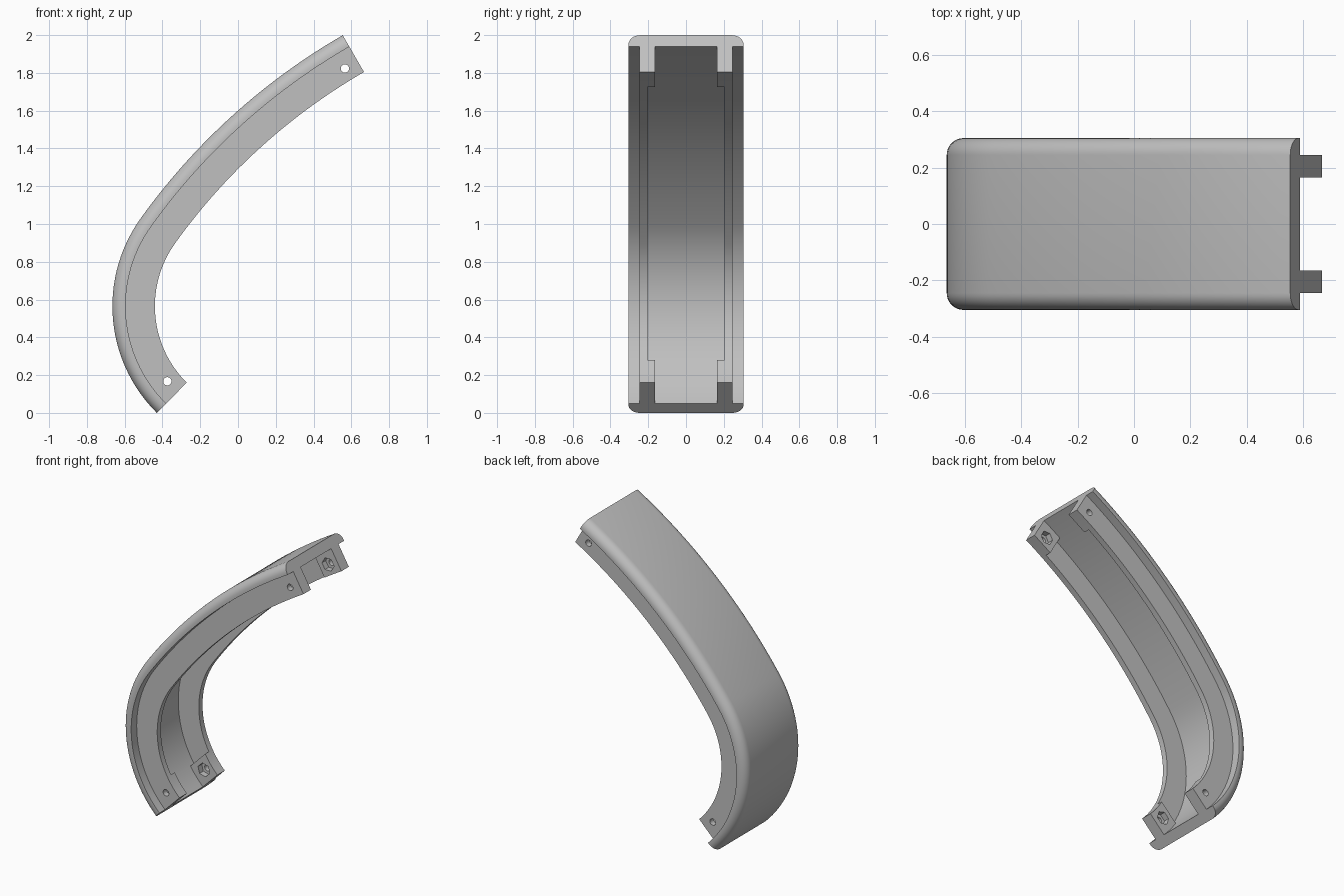
import bpy, bmesh, math
from mathutils import Vector

if "Cube" in bpy.data.objects:
    bpy.data.objects.remove(bpy.data.objects["Cube"])

grey = bpy.data.materials.new("plain grey")
grey.use_nodes = True
grey.diffuse_color = (0.53, 0.53, 0.53, 1)
grey.node_tree.nodes["Principled BSDF"].inputs["Base Color"].default_value = grey.diffuse_color

# Side curve: a tight lower arc running tangent into a wide upper arc
R1, R2 = 0.796, 3.42
START, JOIN, END = (math.radians(a) for a in (-45.2, 35.6, 60))
C1 = Vector((0.131, 0, 0.565))
C2 = C1 + (R2 - R1) * Vector((math.cos(JOIN), 0, -math.sin(JOIN)))
DEPTH, SHELL = 0.225, 0.07
BLOCK = 0.15


def outward(a):
    return Vector((-math.cos(a), 0, math.sin(a)))


def point(a, depth):
    centre, radius = (C1, R1) if a <= JOIN else (C2, R2)
    return centre + (radius - depth) * outward(a)


def spread(a, b, n):
    return [a + (b - a) * i / n for i in range(n + 1)]


low_stop = START + math.asin(BLOCK / (R1 - DEPTH))
high_stop = END - math.asin(BLOCK / (R2 - DEPTH))
low_angles = spread(START, low_stop, 6)
high_angles = spread(high_stop, END, 4)
angles = (low_angles + spread(low_stop, JOIN, 24)[1:]
          + spread(JOIN, high_stop, 24)[1:] + high_angles[1:])


def loft(name, rings):
    """Closed solid through a list of matching rings of points."""
    bm = bmesh.new()
    loops = [[bm.verts.new(p) for p in ring] for ring in rings]
    n = len(loops[0])
    for a, b in zip(loops, loops[1:]):
        for i in range(n):
            bm.faces.new((a[i], a[(i + 1) % n], b[(i + 1) % n], b[i]))
    bm.faces.new(loops[0])
    bm.faces.new(loops[-1])
    bmesh.ops.recalc_face_normals(bm, faces=bm.faces)
    mesh = bpy.data.meshes.new(name)
    bm.to_mesh(mesh)
    bm.free()
    mesh.materials.append(grey)
    obj = bpy.data.objects.new(name, mesh)
    bpy.context.collection.objects.link(obj)
    return obj


def prism(name, outline, y0, y1):
    return loft(name, [[p + Vector((0, y, 0)) for p in outline] for y in (y0, y1)])


# Channel section (y, depth): rounded cover with an inset flange on each side
HALF, FILLET, F_OUT, F_IN = 0.305, 0.06, 0.245, 0.205
half = [(HALF - FILLET + FILLET * math.sin(t), FILLET - FILLET * math.cos(t))
        for t in spread(0, math.pi / 2, 8)]
half += [(HALF, SHELL), (F_OUT, SHELL), (F_OUT, DEPTH), (F_IN, DEPTH), (F_IN, SHELL)]
section = half + [(-y, d) for y, d in reversed(half)]
body = loft("curved_channel", [[point(a, d) + Vector((0, y, 0)) for y, d in section]
                               for a in angles])

adds, cuts = [], []
for end, arc, sign in ((START, low_angles, 1), (END, high_angles[::-1], -1)):
    n = outward(end)
    along = sign * Vector((n.z, 0, -n.x))
    base = point(end, 0.05)
    # Thickened block at the end of each flange, cut parallel to the end face
    outline = [point(a, DEPTH) for a in arc] + [base + along * BLOCK, base]
    # Bolt hole with a hexagonal nut pocket on the inner side
    hole = point(end, DEPTH - 0.067) + along * 0.078
    ring = lambda r, k: [hole + r * (n * math.cos(t) + along * math.sin(t))
                         for t in spread(0, math.tau, k)[:-1]]
    for side in (-1, 1):
        adds.append(prism("end_block", outline, side * 0.165, side * 0.225))
        cuts.append(prism("bolt_hole", ring(0.022, 20), side * 0.15, side * 0.27))
        cuts.append(prism("nut_pocket", ring(0.046, 6), side * 0.15, side * 0.205))

# Combine the solids
bpy.context.view_layer.objects.active = body
body.select_set(True)
for tools, operation in ((adds, 'UNION'), (cuts, 'DIFFERENCE')):
    for tool in tools:
        tool.hide_render = True
        mod = body.modifiers.new(tool.name, 'BOOLEAN')
        mod.operation, mod.solver, mod.object = operation, 'EXACT', tool
        bpy.ops.object.modifier_apply(modifier=mod.name)
        bpy.data.objects.remove(tool)

bpy.ops.object.select_all(action='DESELECT')
body.select_set(True)
bpy.ops.object.shade_smooth_by_angle(angle=math.radians(30))
